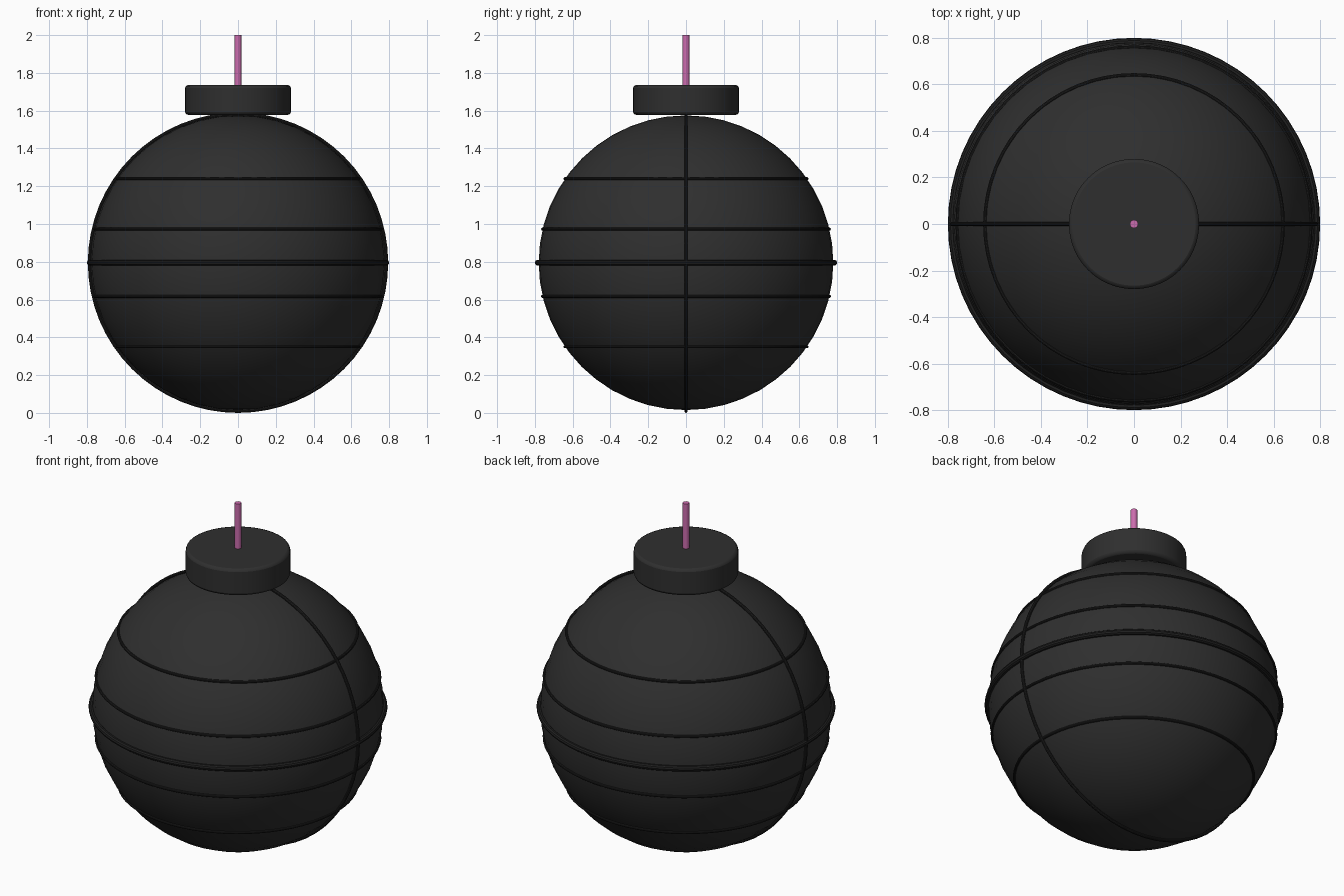
import bpy, math

if "Cube" in bpy.data.objects:
    bpy.data.objects.remove(bpy.data.objects["Cube"])

CZ = 0.795   # height of the ball centre
R = 0.78     # ball radius


def material(name, rgb):
    m = bpy.data.materials.new(name)
    m.diffuse_color = (*rgb, 1)
    m.use_nodes = True
    m.node_tree.nodes["Principled BSDF"].inputs["Base Color"].default_value = m.diffuse_color
    return m


shell_mat = material("dark_shell", (0.028, 0.028, 0.028))
ring_mat = material("black_seam", (0.014, 0.014, 0.014))
fuse_mat = material("pink_fuse", (0.60, 0.15, 0.42))


def finish(name, mat):
    ob = bpy.context.object
    ob.name = name
    ob.data.materials.append(mat)
    bpy.ops.object.shade_smooth_by_angle(angle=math.radians(35))
    return ob


def ring(name, z, major, minor, rot=(0, 0, 0)):
    bpy.ops.mesh.primitive_torus_add(location=(0, 0, z), rotation=rot,
                                     major_radius=major, minor_radius=minor,
                                     major_segments=64, minor_segments=10)
    return finish(name, ring_mat)


def cylinder(name, radius, z0, z1, sides, mat):
    bpy.ops.mesh.primitive_cylinder_add(vertices=sides, radius=radius, depth=z1 - z0,
                                        location=(0, 0, (z0 + z1) / 2))
    return finish(name, mat)


# Round body
bpy.ops.mesh.primitive_uv_sphere_add(segments=48, ring_count=24, radius=R, location=(0, 0, CZ))
finish("ball_body", shell_mat)

# Equator band and upright seam
ring("equator_band", CZ, 0.784, 0.016)
ring("upright_seam", CZ, 0.786, 0.009, (math.pi / 2, 0, 0))

# Thin rings mirrored above and below the equator
for dz in (0.178, 0.445):
    for side, label in ((1, "upper"), (-1, "lower")):
        ring(f"{label}_ring", CZ + side * dz, math.sqrt(R * R - dz * dz), 0.008)

# Collar with a small bevelled edge
collar = cylinder("collar", 0.28, 1.578, 1.735, 48, shell_mat)
bevel = collar.modifiers.new("edge_bevel", 'BEVEL')
bevel.width = 0.015
bevel.segments = 2

# Fuse
cylinder("fuse", 0.018, 1.70, 2.0, 12, fuse_mat)
